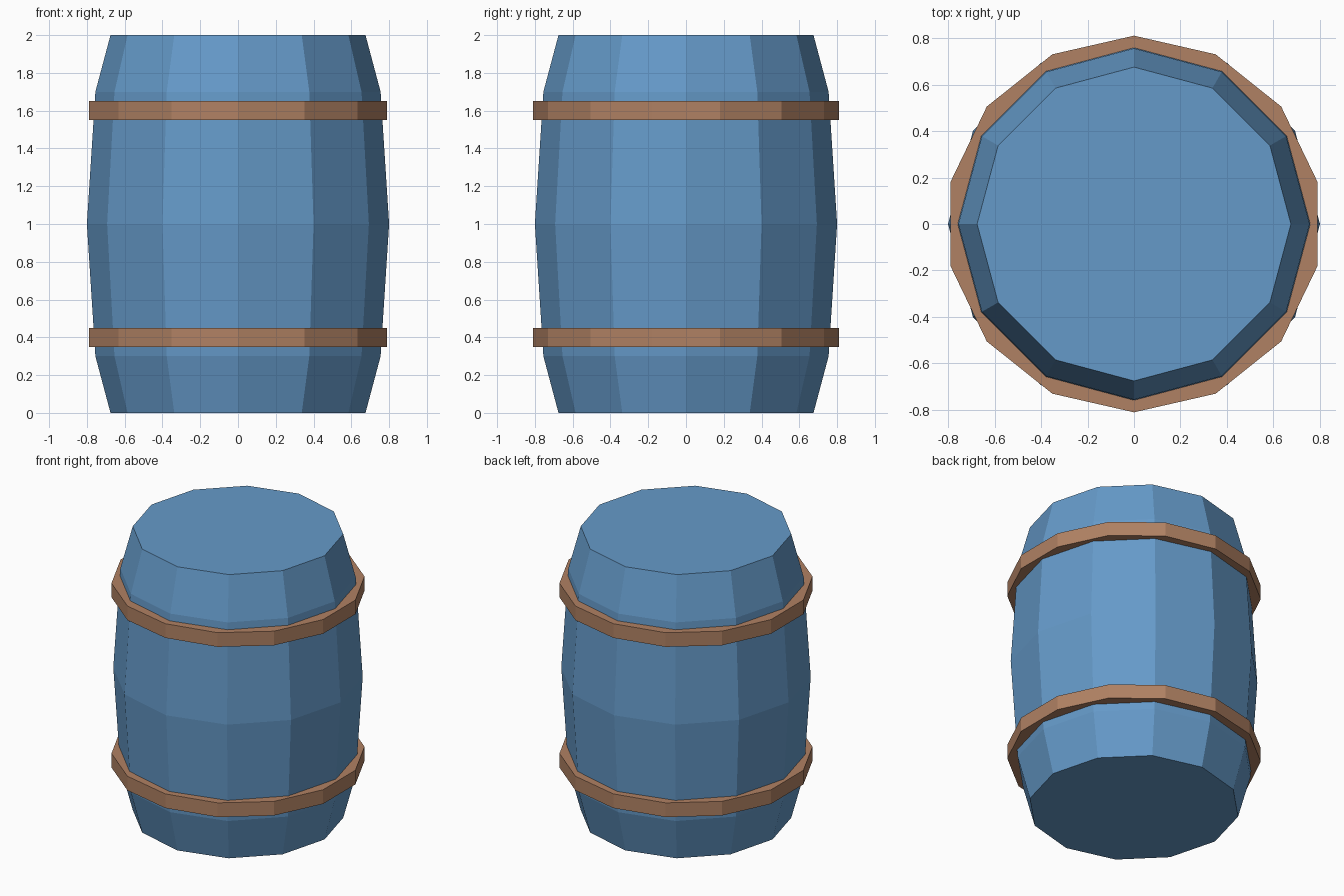
import bpy
import bmesh
from math import cos, sin, pi

cube = bpy.data.objects.get("Cube")
if cube:
    bpy.data.objects.remove(cube, do_unlink=True)


def make_material(name, rgb):
    mat = bpy.data.materials.new(name)
    mat.use_nodes = True
    mat.diffuse_color = (*rgb, 1)
    mat.node_tree.nodes["Principled BSDF"].inputs["Base Color"].default_value = (*rgb, 1)
    return mat


def lathe(name, profile, sides, mat, closed=False):
    """Revolve (radius, z) points; cap the ends, or close the loop into a ring."""
    bm = bmesh.new()
    rings = []
    for r, z in profile:
        angles = [pi / 2 + 2 * pi * i / sides for i in range(sides)]
        rings.append([bm.verts.new((r * cos(a), r * sin(a), z)) for a in angles])
    pairs = list(zip(rings, rings[1:]))
    if closed:
        pairs.append((rings[-1], rings[0]))
    else:
        bm.faces.new(rings[0][::-1])
        bm.faces.new(rings[-1])
    for low, high in pairs:
        for i in range(sides):
            j = (i + 1) % sides
            bm.faces.new((low[i], low[j], high[j], high[i]))
    bmesh.ops.recalc_face_normals(bm, faces=bm.faces)
    mesh = bpy.data.meshes.new(name)
    bm.to_mesh(mesh)
    bm.free()
    mesh.materials.append(mat)
    obj = bpy.data.objects.new(name, mesh)
    bpy.context.collection.objects.link(obj)
    return obj


blue = make_material("blue_paint", (0.130, 0.323, 0.584))
copper = make_material("copper_brown", (0.434, 0.220, 0.125))

# Bulging twelve-sided barrel body with flat ends
lathe("barrel_body",
      [(0.675, 0), (0.755, 0.3), (0.8, 1), (0.755, 1.7), (0.675, 2)], 12, blue)

# Two fourteen-sided hoops, seated into the body
for name, z in (("lower_hoop", 0.4), ("upper_hoop", 1.6)):
    lathe(name, [(0.81, z - 0.05), (0.81, z + 0.05), (0.7, z + 0.05), (0.7, z - 0.05)],
          14, copper, closed=True)
